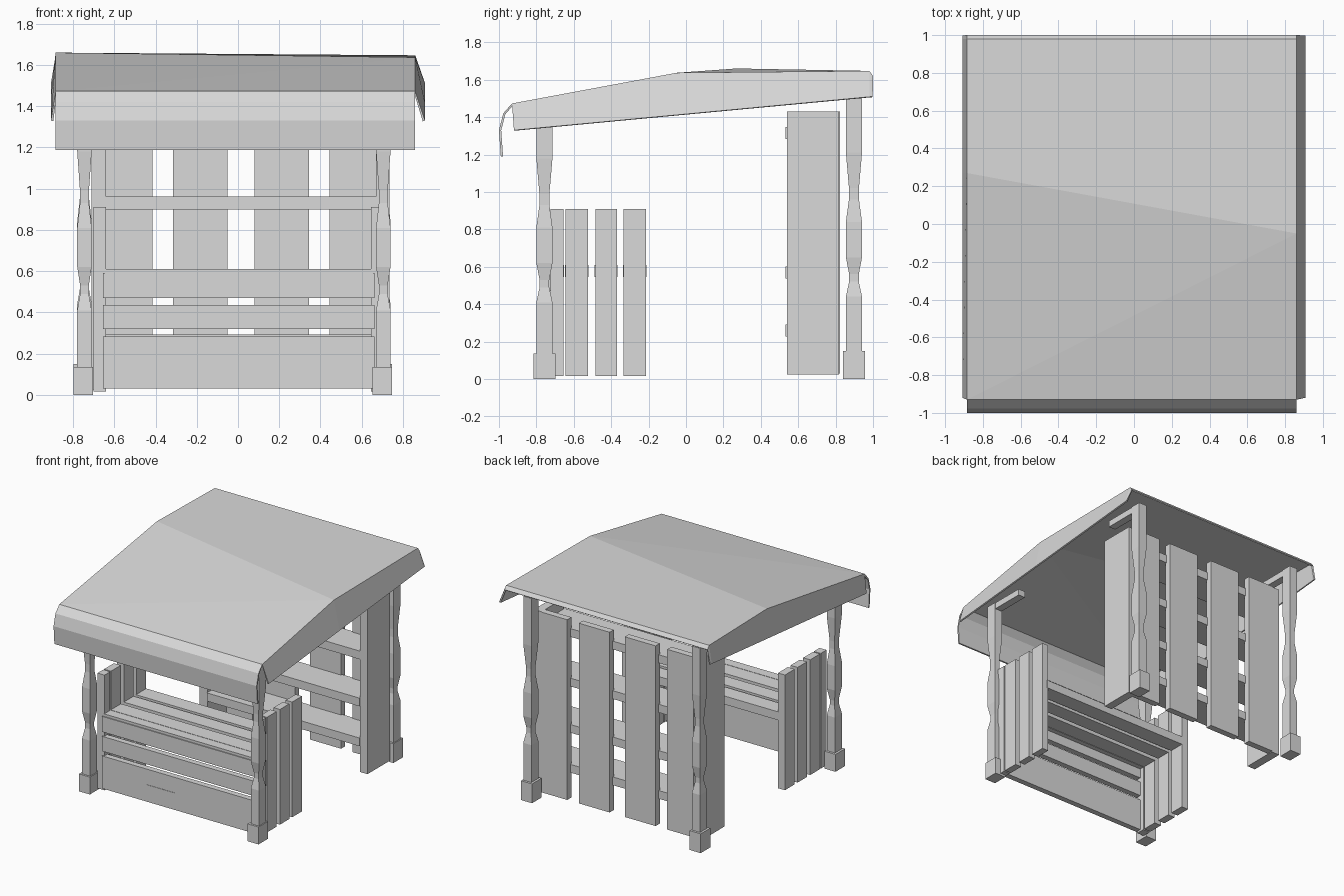
import bpy, bmesh
from mathutils import Vector

cube = bpy.data.objects.get("Cube")
if cube:
    bpy.data.objects.remove(cube, do_unlink=True)

# Single plain grey for everything
GREY = (0.7, 0.7, 0.7, 1)
grey = bpy.data.materials.new("light_grey")
grey.use_nodes = True
grey.diffuse_color = GREY
for node in grey.node_tree.nodes:
    if node.type == 'BSDF_PRINCIPLED':
        node.inputs["Base Color"].default_value = GREY


def finish(name, bm):
    bmesh.ops.recalc_face_normals(bm, faces=bm.faces)
    mesh = bpy.data.meshes.new(name)
    bm.to_mesh(mesh)
    bm.free()
    mesh.materials.append(grey)
    obj = bpy.data.objects.new(name, mesh)
    bpy.context.scene.collection.objects.link(obj)
    return obj


def box(name, xs, ys, zs):
    """Box from its extents on each axis."""
    bm = bmesh.new()
    bmesh.ops.create_cube(bm, size=1)
    for v in bm.verts:
        v.co = Vector([(r[0] + r[1]) / 2 + c * (r[1] - r[0])
                       for r, c in zip((xs, ys, zs), v.co)])
    return finish(name, bm)


def post(name, x, y, top, lift):
    """Square post with two carved waists."""
    waists = ((0.42, 1), (0.5, 0.6), (0.54, 0.6), (0.63, 1),
              (0.82, 1), (0.94, 0.62), (1.0, 0.62), (1.19, 1))
    profile = [(0.1, 1)] + [(z + lift, s) for z, s in waists] + [(top, 1)]
    bm = bmesh.new()
    rings = []
    for z, s in profile:
        rings.append([bm.verts.new((x + sx * 0.035 * s, y + sy * 0.043 * s, z))
                      for sx, sy in ((-1, -1), (1, -1), (1, 1), (-1, 1))])
    for a, b in zip(rings, rings[1:]):
        for i in range(4):
            j = (i + 1) % 4
            bm.faces.new((a[i], a[j], b[j], b[i]))
    bm.faces.new(rings[0])
    bm.faces.new(rings[-1])
    finish(name, bm)


# Posts, feet and the short roof arms
for side, x in (("right", -0.745), ("left", 0.705)):
    for end, y, top, foot, lift, d in (("front", -0.757, 1.46, 0.135, -0.01, 1),
                                       ("back", 0.898, 1.58, 0.15, 0.02, -1)):
        label = f"{end}_{side}"
        post(f"{label}_post", x, y, top, lift)
        box(f"{label}_foot", (x - 0.052, x + 0.042),
            (y - 0.058, y + 0.06), (0, foot))
        ends = sorted((y + d * 0.04, y + d * 0.31))
        box(f"{label}_arm", (x - 0.03, x + 0.03), ends, (top - 0.05, top))

# Shelf unit: back boards, side boards and full-depth shelves
for i, xs in enumerate(((-0.64, -0.415), (-0.315, -0.05),
                        (0.08, 0.345), (0.445, 0.67))):
    box(f"shelf_back_board_{i + 1}", xs, (0.772, 0.823), (0.03, 1.43))
for side, xs in (("right", (-0.71, -0.64)), ("left", (0.67, 0.735))):
    box(f"shelf_side_board_{side}", xs, (0.54, 0.817), (0.025, 1.43))
for i, (z, front) in enumerate(((0.26, 0.532), (0.57, 0.532),
                                (0.93, 0.543), (1.315, 0.532))):
    box(f"shelf_{i + 1}", (-0.64, 0.67), (front, 0.785),
        (z - 0.032, z + 0.032))

# Counter: front boards, top slats, side slats
for i, zs in enumerate(((0.03, 0.283), (0.32, 0.435), (0.47, 0.59))):
    box(f"counter_front_board_{i + 1}", (-0.655, 0.663), (-0.735, -0.69), zs)
box("counter_front_groove", (-0.27, -0.03), (-0.738, -0.734), (0.155, 0.163))
slats = ((-0.725, -0.655), (-0.645, -0.525), (-0.485, -0.37), (-0.335, -0.215))
for i, (front, back) in enumerate(slats):
    box(f"counter_top_slat_{i + 1}", (-0.645, 0.655),
        (front - 0.003, back + 0.003), (0.545, 0.61))
    for side, xs in (("right", (-0.70, -0.64)), ("left", (0.645, 0.70))):
        box(f"counter_side_slat_{side}_{i + 1}", xs, (front, back),
            (0.015, 0.91))

# Roof sheet with a skewed ridge, drooping front flap and side flaps
bm = bmesh.new()


def roof_line(x, ridge, flap_x):
    outline = [(-0.99, 1.188), (-1.0, 1.33), (-0.977, 1.42), (-0.93, 1.473),
               ridge, (0.98, 1.647), (1.0, 1.62)]
    line = [bm.verts.new((x, y, z)) for y, z in outline]
    flap = [bm.verts.new((flap_x, y, 1.33 + (y + 0.92) * 0.094))
            for y in (-0.92, ridge[0], 0.98, 0.998)]
    return line, flap


right, right_flap = roof_line(-0.885, (0.27, 1.66), -0.908)
left, left_flap = roof_line(0.86, (-0.05, 1.637), 0.908)
for i in range(len(right) - 1):
    a, b, c, d = right[i], left[i], left[i + 1], right[i + 1]
    if i == 3:
        bm.faces.new((a, b, c))
        bm.faces.new((a, c, d))
    else:
        bm.faces.new((a, b, c, d))
for i in range(3):
    bm.faces.new((left[i + 3], left_flap[i], left_flap[i + 1], left[i + 4]))
    bm.faces.new((right[i + 4], right_flap[i + 1], right_flap[i], right[i + 3]))
roof = finish("roof_canopy", bm)
if sum(p.normal.z for p in roof.data.polygons) < 0:
    roof.data.flip_normals()
solid = roof.modifiers.new("sheet_thickness", 'SOLIDIFY')
solid.thickness = 0.012
solid.offset = -1
